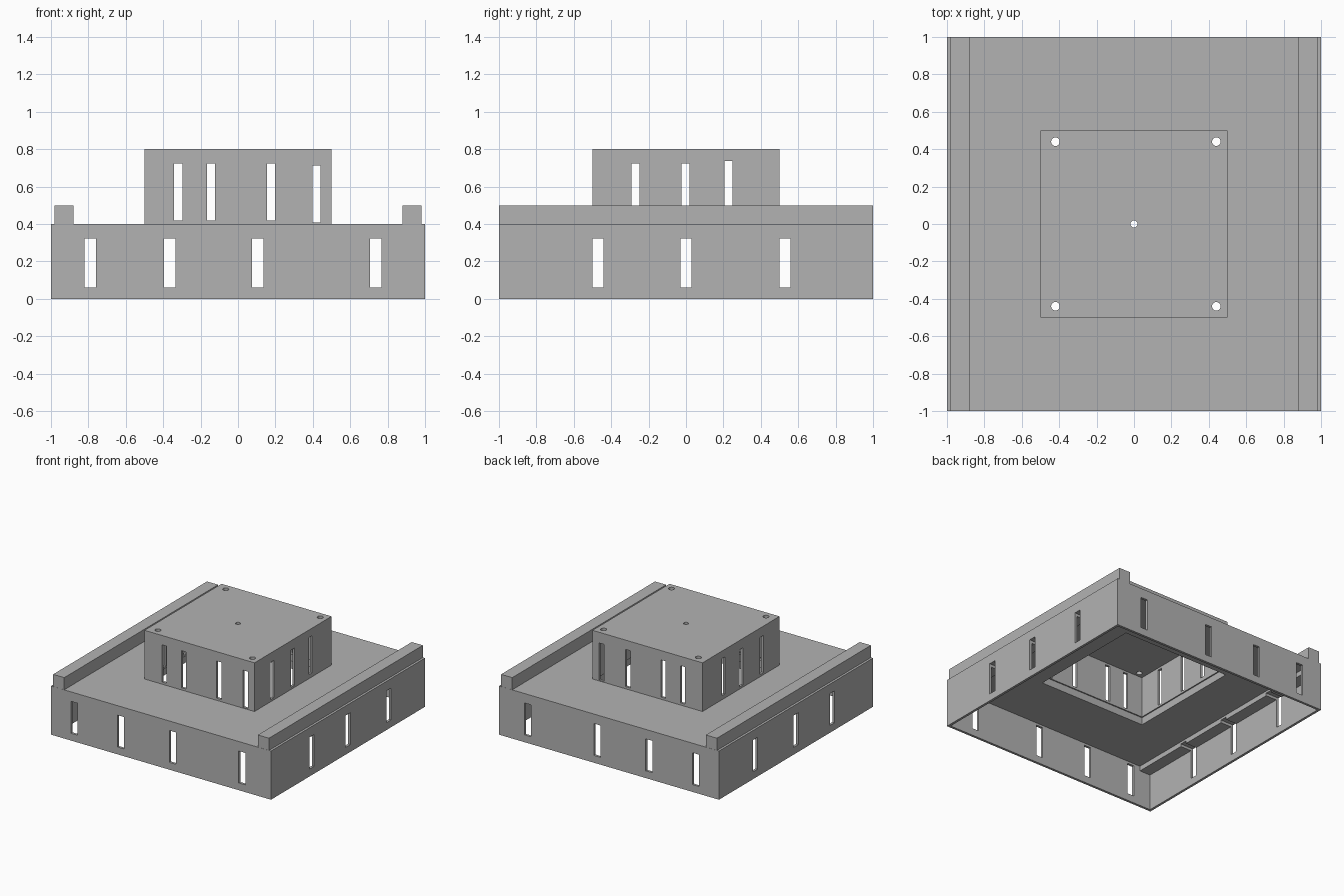
import bpy
import bmesh
from mathutils import Matrix, Vector

if "Cube" in bpy.data.objects:
    bpy.data.objects.remove(bpy.data.objects["Cube"], do_unlink=True)

grey = bpy.data.materials.new("plain_grey")
grey.use_nodes = True
grey.diffuse_color = (0.45, 0.45, 0.45, 1)
grey.node_tree.nodes["Principled BSDF"].inputs["Base Color"].default_value = (0.45, 0.45, 0.45, 1)


def add_box(bm, xs, ys, zs):
    """Box between the given limits on each axis."""
    lo, hi = Vector((xs[0], ys[0], zs[0])), Vector((xs[1], ys[1], zs[1]))
    matrix = Matrix.Translation((lo + hi) / 2) @ Matrix.Diagonal((*(hi - lo), 1))
    bmesh.ops.create_cube(bm, size=1, matrix=matrix)


def finish(name, bm):
    mesh = bpy.data.meshes.new(name)
    bm.to_mesh(mesh)
    bm.free()
    mesh.materials.append(grey)
    obj = bpy.data.objects.new(name, mesh)
    bpy.context.collection.objects.link(obj)
    return obj


def box(name, xs, ys, zs):
    bm = bmesh.new()
    add_box(bm, xs, ys, zs)
    return finish(name, bm)


def cut(obj, bm):
    """Subtract the cutter mesh from the object and remove the cutter."""
    cutter = finish("cutter", bm)
    cutter.hide_render = True
    mod = obj.modifiers.new("cut", "BOOLEAN")
    mod.operation, mod.solver, mod.object = "DIFFERENCE", "EXACT", cutter
    graph = bpy.context.evaluated_depsgraph_get()
    mesh = bpy.data.meshes.new_from_object(obj.evaluated_get(graph))
    obj.modifiers.clear()
    old, obj.data = obj.data, mesh
    mesh.name = obj.name
    bpy.data.meshes.remove(old)
    bpy.data.objects.remove(cutter, do_unlink=True)


def cut_box(obj, xs, ys, zs):
    bm = bmesh.new()
    add_box(bm, xs, ys, zs)
    cut(obj, bm)


def cut_windows(obj, axis, windows, width, height):
    """Slots running straight through along the axis; windows are (start, sill)."""
    bm = bmesh.new()
    through = (-1.2, 1.2)
    for start, sill in windows:
        span = (start, start + width)
        xs, ys = (through, span) if axis == "x" else (span, through)
        add_box(bm, xs, ys, (sill, sill + height))
    cut(obj, bm)


WALL, ROOF = 0.02, 0.06
base_front = [(x, 0.06) for x in (-0.82, -0.395, 0.076, 0.707)]
base_side = [(y, 0.06) for y in (-0.5, -0.03, 0.5)]
tower_front = [(-0.341, 0.418), (-0.165, 0.418), (0.156, 0.418), (0.397, 0.407)]
tower_side = [(-0.291, 0.418), (-0.024, 0.418), (0.206, 0.433)]

# Wide lower storey, open underneath, with a square opening in its roof
base = box("lower_storey", (-1, 1), (-1, 1), (0, 0.4))
inner = (-1 + WALL, 1 - WALL)
cut_box(base, inner, inner, (-0.1, 0.4 - ROOF))
cut_box(base, (-0.49, 0.49), (-0.49, 0.49), (0.2, 0.6))
cut_windows(base, "y", base_front, 0.061, 0.262)
cut_windows(base, "x", base_side, 0.06, 0.262)

# Upper storey
tower = box("upper_storey", (-0.5, 0.5), (-0.5, 0.5), (0.4, 0.8))
inner = (-0.5 + WALL, 0.5 - WALL)
cut_box(tower, inner, inner, (0.3, 0.8 - ROOF))
cut_windows(tower, "y", tower_front, 0.043, 0.305)
cut_windows(tower, "x", tower_side, 0.043, 0.305)

# Round holes in the upper roof
bm = bmesh.new()
holes = [(x, y, 0.023) for x in (-0.42, 0.44) for y in (-0.44, 0.44)] + [(0, 0, 0.019)]
for x, y, radius in holes:
    bmesh.ops.create_cone(bm, cap_ends=True, segments=24, radius1=radius, radius2=radius,
                          depth=0.2, matrix=Matrix.Translation((x, y, 0.78)))
cut(tower, bm)

# Side rails, set down through the lower roof and notched above the windows
for side, sign in (("left", 1), ("right", -1)):
    rail = box(side + "_rail", sorted((sign * 0.88, sign * 0.981)), (-0.999, 0.999), (0.3, 0.5))
    cut_windows(rail, "x", base_side, 0.06, 0.262)
